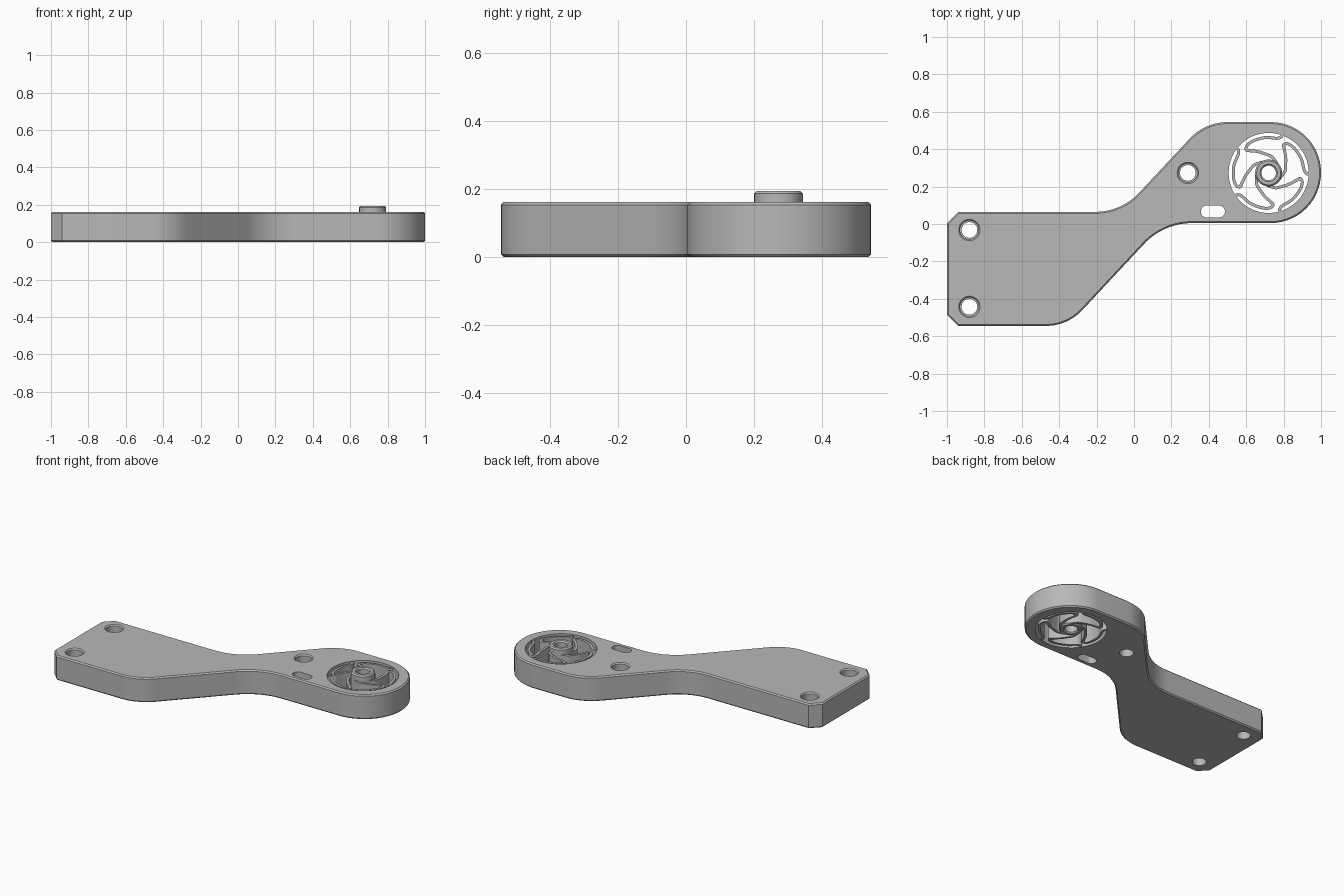
import bpy, bmesh, math
from mathutils import Vector

if "Cube" in bpy.data.objects:
    bpy.data.objects.remove(bpy.data.objects["Cube"])

GREY = (0.48, 0.48, 0.48, 1)
grey = bpy.data.materials.new("plain grey")
grey.use_nodes = True
grey.diffuse_color = GREY
grey.node_tree.nodes["Principled BSDF"].inputs["Base Color"].default_value = GREY

T = 0.162                     # plate thickness
C = 0.008                     # edge chamfer
HUB = Vector((0.72, 0.273))   # centre of the sprung button


def inset(pts, d):
    """Offset a counter-clockwise outline inwards by d."""
    out = []
    for i, p in enumerate(pts):
        a = (p - pts[i - 1]).normalized()
        b = (pts[(i + 1) % len(pts)] - p).normalized()
        n = Vector((-a.y - b.y, a.x + b.x)).normalized()
        out.append(p + n * d / max(0.3, n.dot(Vector((-a.y, a.x)))))
    return out


def loft(name, pts, levels, closed=False):
    """Stack inset copies of an outline at (z, inset) levels; cap or close it."""
    bm = bmesh.new()
    rings = [[bm.verts.new((p.x, p.y, z)) for p in inset(pts, d)] for z, d in levels]
    pairs = list(zip(rings, rings[1:]))
    if closed:
        pairs.append((rings[-1], rings[0]))
    else:
        bm.faces.new(rings[0][::-1])
        bm.faces.new(rings[-1])
    n = len(pts)
    for lo, hi in pairs:
        for i in range(n):
            j = (i + 1) % n
            bm.faces.new((lo[i], lo[j], hi[j], hi[i]))
    bmesh.ops.recalc_face_normals(bm, faces=bm.faces)
    me = bpy.data.meshes.new(name)
    bm.to_mesh(me)
    bm.free()
    me.materials.append(grey)
    ob = bpy.data.objects.new(name, me)
    bpy.context.collection.objects.link(ob)
    return ob


def rounded(corners, steps=14):
    """Outline from (x, y, radius) corners."""
    pts, n = [], len(corners)
    for i, (x, y, r) in enumerate(corners):
        p = Vector((x, y))
        if r == 0:
            pts.append(p)
            continue
        a = (Vector(corners[i - 1][:2]) - p).normalized()
        b = (Vector(corners[(i + 1) % n][:2]) - p).normalized()
        half = a.angle(b) / 2
        mid = p + (a + b).normalized() * r / math.sin(half)
        s = p + a * r / math.tan(half) - mid
        e = p + b * r / math.tan(half) - mid
        t0 = math.atan2(s.y, s.x)
        sweep = (math.atan2(e.y, e.x) - t0 + math.pi) % math.tau - math.pi
        for k in range(steps + 1):
            t = t0 + sweep * k / steps
            pts.append(mid + Vector((math.cos(t), math.sin(t))) * r)
    return pts


def circle(c, r, n=48):
    return [Vector(c) + Vector((math.cos(t), math.sin(t))) * r
            for t in (math.tau * k / n for k in range(n))]


def smooth(ob):
    bpy.ops.object.select_all(action='DESELECT')
    ob.select_set(True)
    bpy.context.view_layer.objects.active = ob
    bpy.ops.object.shade_smooth_by_angle(angle=math.radians(30))


# Cranked plate with chamfered top and bottom edges
outline = rounded([(-1, -0.485, 0), (-0.94, -0.545, 0), (-0.355, -0.545, 0.27),
                   (0.158, 0.005, 0.35), (1, 0.005, 0.269), (1, 0.545, 0.269),
                   (0.38, 0.545, 0.28), (-0.068, 0.065, 0.32),
                   (-0.94, 0.065, 0), (-1, 0.005, 0)])
plate = loft("plate", outline, [(0, C), (C, 0), (T - C, 0), (T, C)])

# Cutters: stepped screw holes, slot and button opening
cutters = []
for c in ((-0.88, -0.032), (-0.88, -0.443), (0.288, 0.273)):
    cutters.append(loft("hole_cutter", circle(c, 0.042),
                        [(-0.1, 0), (0.08, 0), (0.0801, -0.008), (T - C, -0.008),
                         (T, -0.015), (0.3, -0.015)]))
sx, sy, sw, sh = 0.422, 0.067, 0.064, 0.032
slot = rounded([(sx - sw, sy - sh, 0.031), (sx + sw, sy - sh, 0.031),
                (sx + sw, sy + sh, 0.031), (sx - sw, sy + sh, 0.031)], 8)
cutters.append(loft("slot_cutter", slot, [(-0.1, 0), (0.3, 0)]))
cutters.append(loft("opening_cutter", circle(HUB, 0.214, 72), [(-0.1, 0), (0.3, 0)]))

for cut in cutters:
    cut.hide_render = True
    mod = plate.modifiers.new("cut", 'BOOLEAN')
    mod.operation = 'DIFFERENCE'
    mod.solver = 'EXACT'
    mod.object = cut
bpy.context.view_layer.objects.active = plate
for mod in list(plate.modifiers):
    bpy.ops.object.modifier_apply(modifier=mod.name)
for cut in cutters:
    bpy.data.objects.remove(cut)
smooth(plate)

# Button hub: chamfered tube standing above the plate
hub = loft("button_hub", circle(HUB, 0.072),
           [(0, C), (C, 0), (0.187, 0), (0.195, C), (0.195, 0.025),
            (0.187, 0.033), (C, 0.033), (0, 0.025)], closed=True)
smooth(hub)

# Spring arms: hairpin strips from the opening wall to the hub
PATH = [(70, 0.222), (71, 0.203), (77, 0.19), (95, 0.19), (115, 0.19), (128, 0.187),
        (134, 0.172), (130, 0.155), (117, 0.128), (100, 0.103), (78, 0.087), (45, 0.066)]


def arm_outline(turn, half=0.008, steps=6):
    key = [HUB + Vector((math.cos(t), math.sin(t))) * r
           for t, r in ((math.radians(a + turn), r) for a, r in PATH)]
    key = [key[0] * 2 - key[1]] + key + [key[-1] * 2 - key[-2]]
    line = []
    for a, b, c, d in zip(key, key[1:], key[2:], key[3:]):
        for k in range(steps):
            t = k / steps
            line.append((b * 2 + (c - a) * t + (a * 2 - b * 5 + c * 4 - d) * t * t
                         + (b * 3 - a - c * 3 + d) * t ** 3) / 2)
    line.append(key[-2])
    left, right = [], []
    for i, p in enumerate(line):
        d = (line[min(i + 1, len(line) - 1)] - line[max(i - 1, 0)]).normalized()
        n = Vector((-d.y, d.x)) * half
        left.append(p + n)
        right.append(p - n)
    return right + left[::-1]


for i in range(5):
    arm = loft("spring_arm_%d" % (i + 1), arm_outline(72 * i),
               [(0.004, 0), (T - 0.006, 0)])
    smooth(arm)
